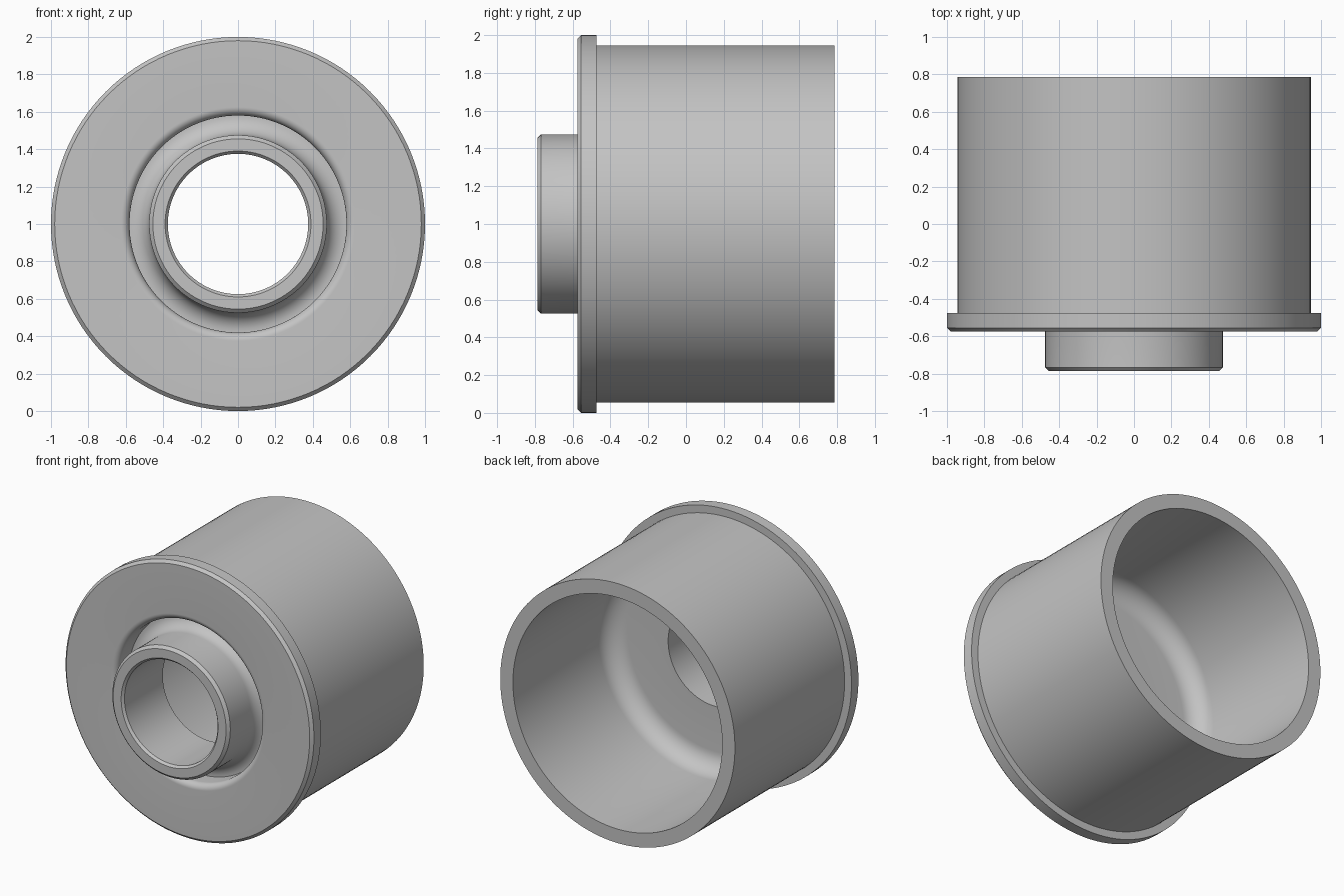
import bpy, bmesh, math
from mathutils import Matrix, Vector

if "Cube" in bpy.data.objects:
    bpy.data.objects.remove(bpy.data.objects["Cube"], do_unlink=True)

SEGMENTS = 128
CENTRE_Z = 1.0

# Single plain grey
grey = bpy.data.materials.new("plain grey")
grey.use_nodes = True
colour = (0.55, 0.55, 0.55, 1)
grey.diffuse_color = colour
grey.node_tree.nodes["Principled BSDF"].inputs["Base Color"].default_value = colour


def arc(r, y, radius, start, end, steps=10):
    """Arc points (r, y) around a centre, angles in degrees."""
    angles = [math.radians(start + (end - start) * i / steps) for i in range(steps + 1)]
    return [(r + radius * math.cos(a), y + radius * math.sin(a)) for a in angles]


def lathe(name, profile):
    """Spin a closed (radius, y) profile around the y axis."""
    bm = bmesh.new()
    rings = []
    for i in range(SEGMENTS):
        turn = Matrix.Rotation(2 * math.pi * i / SEGMENTS, 3, 'Y')
        rings.append([bm.verts.new(turn @ Vector((r, y, 0)) + Vector((0, 0, CENTRE_Z)))
                      for r, y in profile])
    n = len(profile)
    for i, ring in enumerate(rings):
        following = rings[(i + 1) % SEGMENTS]
        for j in range(n):
            k = (j + 1) % n
            bm.faces.new((ring[j], ring[k], following[k], following[j]))
    bmesh.ops.recalc_face_normals(bm, faces=bm.faces)
    mesh = bpy.data.meshes.new(name)
    bm.to_mesh(mesh)
    bm.free()
    mesh.materials.append(grey)
    obj = bpy.data.objects.new(name, mesh)
    bpy.context.collection.objects.link(obj)
    bpy.ops.object.select_all(action='DESELECT')
    obj.select_set(True)
    bpy.context.view_layer.objects.active = obj
    bpy.ops.object.shade_smooth_by_angle(angle=math.radians(30))
    return obj


# Hub with chamfered nose, flowing into the groove floor
hub = [(0.375, -0.77), (0.39, -0.787), (0.455, -0.787), (0.475, -0.767)]
groove = arc(0.575, -0.53, 0.10, 180, 90)
# Rounded groove lip, then the flange with its chamfered rim
lip = [(0.58, -0.43)] + arc(0.625, -0.53, 0.045, 180, 270)
flange = [(0.98, -0.575), (1.0, -0.555), (1.0, -0.475), (0.945, -0.475)]
# Open sleeve and its rounded inner floor
sleeve = [(0.945, 0.787), (0.843, 0.787)]
inner_floor = arc(0.703, -0.19, 0.14, 0, -90) + [(0.375, -0.33)]

lathe("flanged_sleeve", hub + groove + lip + flange + sleeve + inner_floor)
